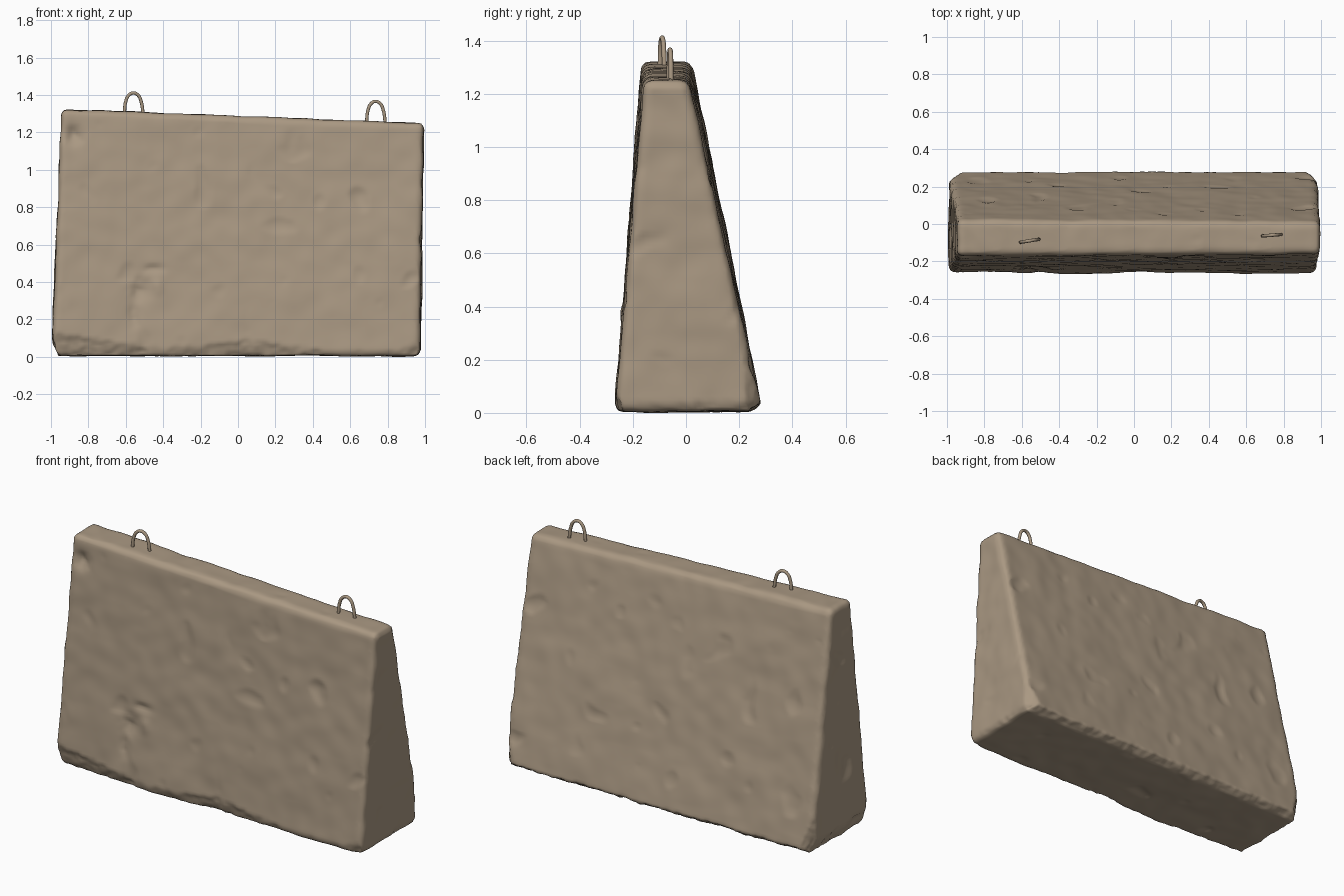
import bpy, bmesh, math
from mathutils import Vector, noise

if "Cube" in bpy.data.objects:
    bpy.data.objects.remove(bpy.data.objects["Cube"])

mat = bpy.data.materials.new("weathered concrete")
mat.diffuse_color = (0.40, 0.315, 0.225, 1)
mat.use_nodes = True
mat.node_tree.nodes["Principled BSDF"].inputs["Base Color"].default_value = mat.diffuse_color

# Tapered block: bottom and top corner rings
bottom = [(-0.995, -0.268), (0.972, -0.268), (0.978, 0.285), (-0.995, 0.285)]
top = [(-0.945, -0.170, 1.325), (0.995, -0.160, 1.250),
       (0.995, 0.010, 1.250), (-0.945, 0.022, 1.325)]
bm = bmesh.new()
b = [bm.verts.new((x, y, 0.006)) for x, y in bottom]
t = [bm.verts.new(p) for p in top]
bm.faces.new(b[::-1])
bm.faces.new(t)
for i in range(4):
    j = (i + 1) % 4
    bm.faces.new((b[i], b[j], t[j], t[i]))
bmesh.ops.bevel(bm, geom=bm.edges[:], offset=0.03, segments=3, profile=0.5,
                affect='EDGES', clamp_overlap=True)
me = bpy.data.meshes.new("concrete_block")
bm.to_mesh(me)
bm.free()
block = bpy.data.objects.new("concrete_block", me)
bpy.context.collection.objects.link(block)

# Even fine mesh for the weathering
mod = block.modifiers.new("remesh", 'REMESH')
mod.mode = 'VOXEL'
mod.voxel_size = 0.014
bpy.context.view_layer.objects.active = block
block.select_set(True)
bpy.ops.object.modifier_apply(modifier="remesh")
me = block.data


def interp(x, pts):
    for (x0, v0), (x1, v1) in zip(pts, pts[1:]):
        if x <= x1:
            f = max(0, (x - x0) / (x1 - x0))
            return v0 + (v1 - v0) * f
    return pts[-1][1]


def chip(co, point, normal, size):
    """Flatten whatever lies outside a plane cut 'size' deep from a point."""
    n = Vector(normal).normalized()
    d = (co - Vector(point)).dot(n) + size
    return co - n * d * 0.9 if d > 0 else co


front_chip = [(-1, 0.062), (-0.62, 0.034), (-0.4, 0.02), (-0.2, 0.026), (0, 0.045),
              (0.25, 0.03), (0.5, 0.012), (0.85, 0.016), (1, 0.04)]
# Front dents: x, z, radius x, radius z, depth
dents = [(-0.88, 1.18, 0.045, 0.05, 0.025), (-0.53, 0.36, 0.05, 0.07, 0.016),
         (-0.45, 0.47, 0.05, 0.02, 0.014), (-0.56, 0.22, 0.03, 0.06, 0.010),
         (-0.43, 0.38, 0.03, 0.04, -0.008), (0.28, 1.15, 0.03, 0.06, 0.006)]

normals = [v.normal.copy() for v in me.vertices]
for v, n in zip(me.vertices, normals):
    co = v.co.copy()
    p = co.copy()
    rough = noise.noise(p * 14) * 0.5 + 0.5 * noise.noise(p * 30)
    # broken lower edges and corners
    co = chip(co, (0, -0.268, 0), (0, -1, -0.42), interp(p.x, front_chip) + 0.012 * rough)
    co = chip(co, (0, 0.285, 0), (0, 0.7, -1), 0.035 + 0.014 * rough)
    co = chip(co, (-1, 0, 0), (-1, 0, -0.45), 0.045 + 0.012 * rough)
    co = chip(co, (0.975, 0, 0), (1, 0, -0.5), 0.018 + 0.012 * rough)
    # rounded rear corners near the base
    for s in (-1, 1):
        co = chip(co, (s * 0.985, 0.285, 0), (s, 1, -0.1), 0.055 + 0.01 * rough)
    # general lumps
    lump = 0.006 * noise.noise(p * 4) + 0.004 * noise.noise(p * 10 + Vector((7, 3, 1)))
    pit = max(0, noise.noise(p * 7 + Vector((2, 9, 4))) - 0.42) * 0.03
    if abs(n.x) > 0.8:
        lump *= 1.3
    co += n * (lump - pit)
    # distinct front dents
    if n.y < -0.6:
        for x, z, rx, rz, depth in dents:
            q = ((p.x - x) / rx) ** 2 + ((p.z - z) / rz) ** 2
            co.y += depth * math.exp(-q) * (1 + 0.8 * rough)
    co.z = max(co.z, 0)
    v.co = co

me.materials.clear()
me.materials.append(mat)
bpy.ops.object.shade_smooth()


# Steel lifting loops, bent from round bar
def lifting_loop(name, cx, cy, base, peak, tilt):
    cu = bpy.data.curves.new(name, 'CURVE')
    cu.dimensions = '3D'
    cu.bevel_depth = 0.009
    cu.bevel_resolution = 3
    cu.resolution_u = 6
    cu.use_fill_caps = True
    h = peak - 0.009 - base
    pts = [(-0.050, -0.05), (-0.047, 0.0), (-0.040, 0.55 * h), (-0.024, 0.88 * h), (0, h),
           (0.026, 0.88 * h), (0.042, 0.55 * h), (0.051, 0.0), (0.054, -0.05)]
    sp = cu.splines.new('BEZIER')
    sp.bezier_points.add(len(pts) - 1)
    for bp, (x, z) in zip(sp.bezier_points, pts):
        bp.co = (cx + x, cy + x * tilt, base + z)
        bp.handle_left_type = bp.handle_right_type = 'AUTO'
    ob = bpy.data.objects.new(name, cu)
    bpy.context.collection.objects.link(ob)
    bpy.ops.object.select_all(action='DESELECT')
    ob.select_set(True)
    bpy.context.view_layer.objects.active = ob
    bpy.ops.object.convert(target='MESH')
    ob = bpy.context.object
    ob.data.materials.clear()
    ob.data.materials.append(mat)
    bpy.ops.object.shade_smooth()


lifting_loop("left_lifting_loop", -0.560, -0.090, 1.31, 1.42, 0.16)
lifting_loop("right_lifting_loop", 0.735, -0.060, 1.26, 1.375, 0.08)
